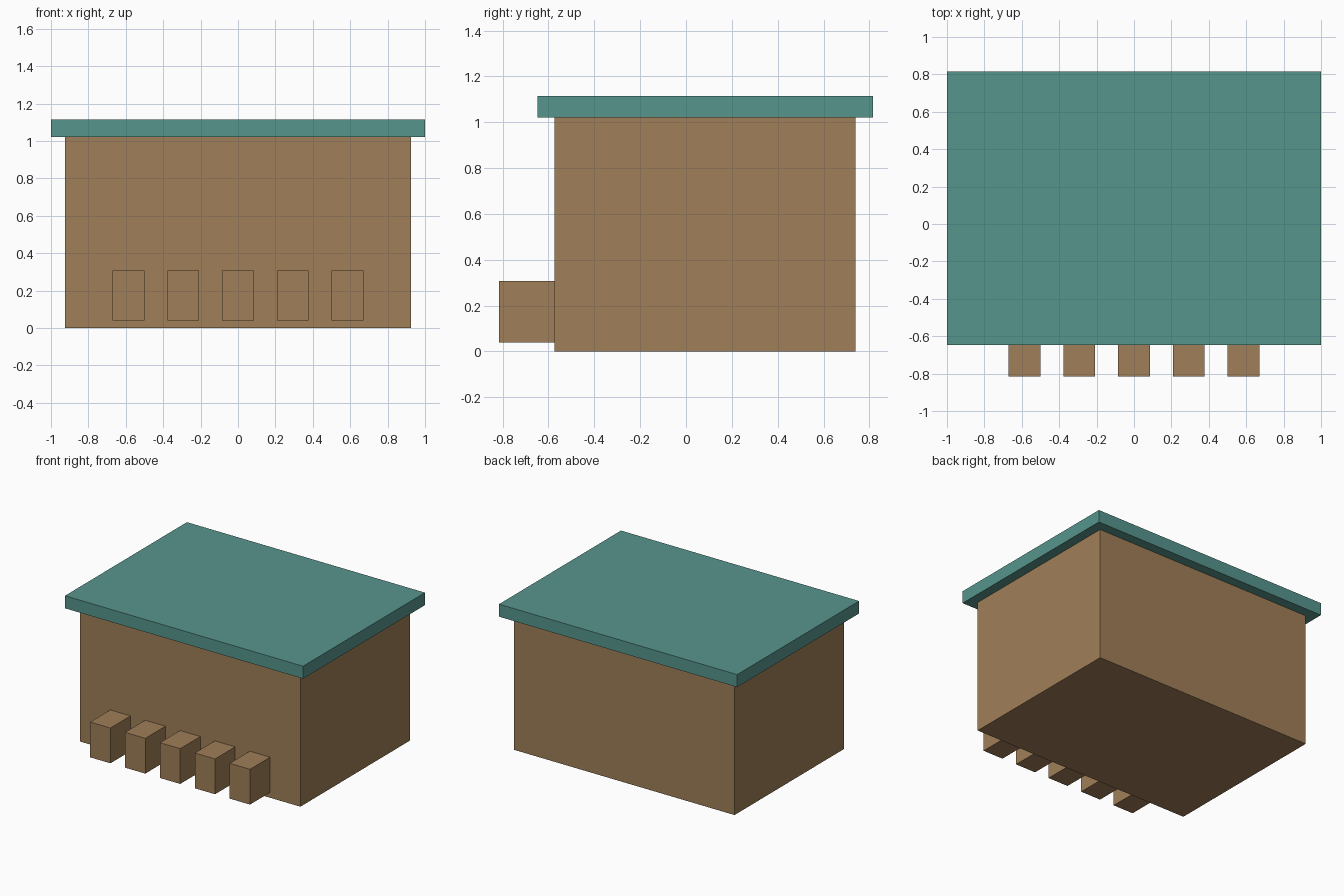
import bpy

if "Cube" in bpy.data.objects:
    bpy.data.objects.remove(bpy.data.objects["Cube"])


def material(name, rgb):
    m = bpy.data.materials.new(name)
    m.diffuse_color = (*rgb, 1)
    m.use_nodes = True
    m.node_tree.nodes["Principled BSDF"].inputs["Base Color"].default_value = m.diffuse_color
    return m


def box(name, lo, hi, mat):
    size = [b - a for a, b in zip(lo, hi)]
    centre = [(a + b) / 2 for a, b in zip(lo, hi)]
    bpy.ops.mesh.primitive_cube_add(size=1, location=centre)
    ob = bpy.context.object
    ob.name = name
    ob.scale = size
    bpy.ops.object.transform_apply(location=False, rotation=False, scale=True)
    ob.data.materials.append(mat)
    return ob


wood = material("wood", (0.35, 0.21, 0.098))
teal = material("teal", (0.095, 0.30, 0.266))

# Main body and overhanging roof slab
box("body", (-0.926, -0.574, 0), (0.926, 0.74, 1.02), wood)
box("roof", (-1, -0.648, 1.02), (1, 0.815, 1.115), teal)

# Row of five blocks along the foot of the front wall
for i in range(5):
    x = (i - 2) * 0.293
    box(f"front_block_{i + 1}", (x - 0.085, -0.815, 0.04),
        (x + 0.085, -0.574, 0.308), wood)
